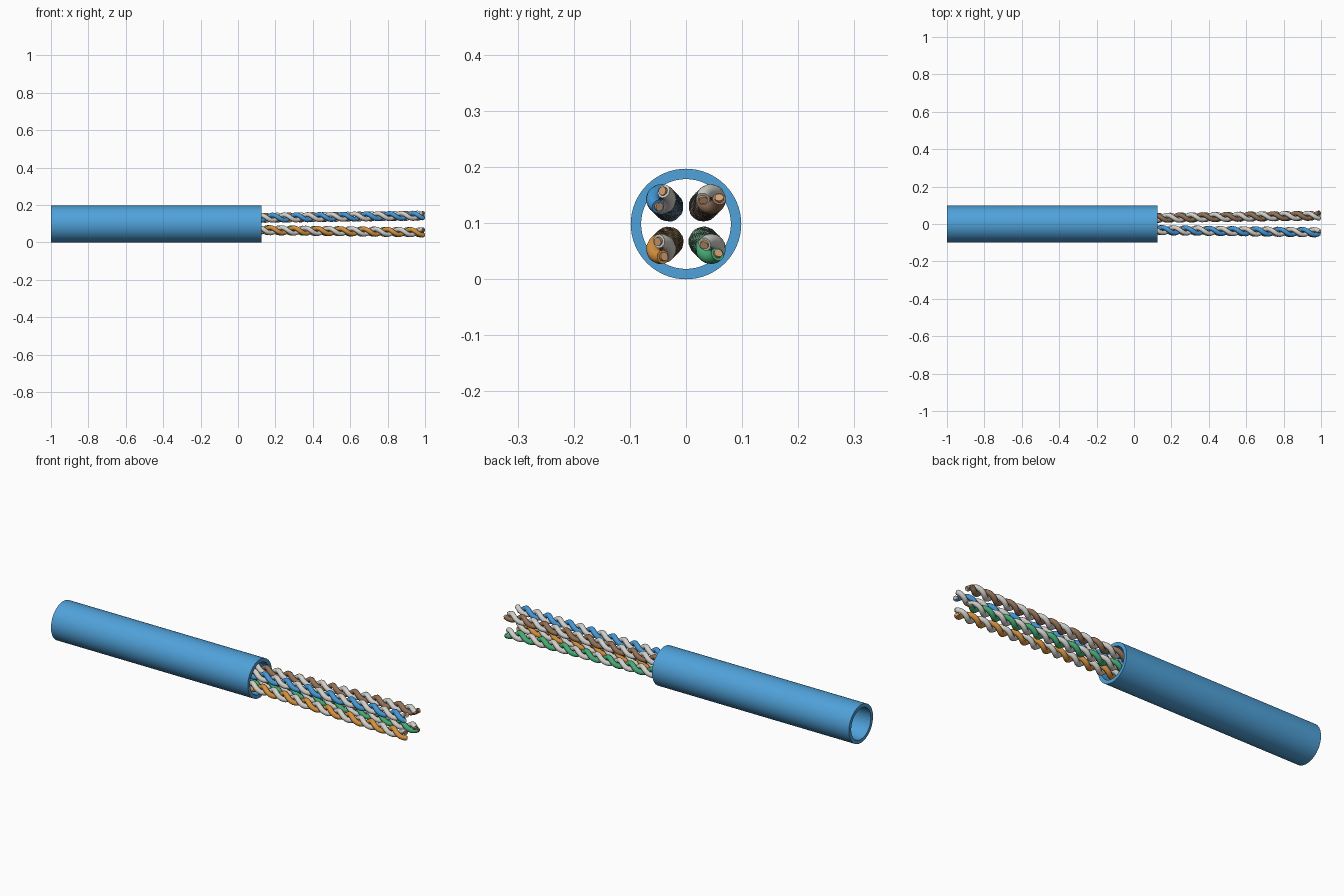
import bpy, bmesh
from math import sin, cos, pi, radians
from mathutils import Matrix, Vector

cube = bpy.data.objects.get("Cube")
if cube:
    bpy.data.objects.remove(cube, do_unlink=True)

AXIS_Z = 0.0985        # height of the cable axis
PITCH = 0.125          # length of one full twist
TWIST_RADIUS = 0.0145  # strand centre to pair centre
WIRE_START, WIRE_END = 0.0, 0.991


def material(name, r, g, b):
    mat = bpy.data.materials.new(name)
    mat.use_nodes = True
    mat.diffuse_color = (r, g, b, 1)
    mat.node_tree.nodes["Principled BSDF"].inputs["Base Color"].default_value = (r, g, b, 1)
    return mat


jacket_blue = material("jacket blue", 0.08, 0.36, 0.70)
wire_blue = material("wire blue", 0.06, 0.32, 0.70)
wire_orange = material("wire orange", 0.68, 0.29, 0.05)
wire_green = material("wire green", 0.06, 0.42, 0.18)
wire_brown = material("wire brown", 0.30, 0.17, 0.10)
wire_white = material("wire white", 0.66, 0.64, 0.60)
copper = material("copper", 0.65, 0.36, 0.18)


def finish(obj, mat):
    obj.data.materials.clear()
    obj.data.materials.append(mat)
    bpy.ops.object.select_all(action='DESELECT')
    obj.select_set(True)
    bpy.context.view_layer.objects.active = obj
    bpy.ops.object.shade_smooth_by_angle(angle=radians(40))


def tube(name, path, radius, mat):
    """Round rod swept along a path, with closed ends."""
    curve = bpy.data.curves.new(name, 'CURVE')
    curve.dimensions = '3D'
    curve.bevel_depth = radius
    curve.bevel_resolution = 3
    curve.use_fill_caps = True
    spline = curve.splines.new('POLY')
    spline.points.add(len(path) - 1)
    for point, co in zip(spline.points, path):
        point.co = (*co, 1)
    obj = bpy.data.objects.new(name, curve)
    bpy.context.collection.objects.link(obj)
    bpy.ops.object.select_all(action='DESELECT')
    obj.select_set(True)
    bpy.context.view_layer.objects.active = obj
    bpy.ops.object.convert(target='MESH')
    finish(bpy.context.view_layer.objects.active, mat)


def helix(side_y, side_z, end_angle, x0, x1, steps):
    """Twisted strand path; the pair leans outward towards its free end."""
    path = []
    for i in range(steps + 1):
        x = x0 + (x1 - x0) * i / steps
        offset = 0.031 + 0.0138 * x
        a = end_angle + 2 * pi * (x - WIRE_END) / PITCH
        path.append((x,
                     side_y * offset + TWIST_RADIUS * cos(a),
                     AXIS_Z + side_z * offset + TWIST_RADIUS * sin(a)))
    return path


# Hollow outer jacket: wall profile spun around the cable axis
bm = bmesh.new()
wall = [(-1, 0.0985), (0.125, 0.0985), (0.125, 0.08), (-1, 0.08)]
verts = [bm.verts.new((x, 0, r)) for x, r in wall]
edges = [bm.edges.new((verts[i], verts[(i + 1) % 4])) for i in range(4)]
bmesh.ops.spin(bm, geom=verts + edges, cent=(0, 0, 0), axis=(1, 0, 0),
               angle=2 * pi, steps=64, use_merge=True)
bmesh.ops.remove_doubles(bm, verts=bm.verts, dist=1e-5)
bmesh.ops.recalc_face_normals(bm, faces=bm.faces)
bmesh.ops.translate(bm, verts=bm.verts, vec=(0, 0, AXIS_Z))
mesh = bpy.data.meshes.new("jacket")
bm.to_mesh(mesh)
bm.free()
jacket = bpy.data.objects.new("jacket", mesh)
bpy.context.collection.objects.link(jacket)
finish(jacket, jacket_blue)

# Four twisted pairs, each a coloured and a white strand with a copper core
pairs = [("blue", wire_blue, -1, 1, 250),
         ("brown", wire_brown, 1, 1, 0),
         ("green", wire_green, 1, -1, 322),
         ("orange", wire_orange, -1, -1, 284)]
for name, colour, sy, sz, degrees in pairs:
    for label, mat, turn in (("strand", colour, 0), ("white_strand", wire_white, pi)):
        angle = radians(degrees) + turn
        tube(f"{name}_pair_{label}",
             helix(sy, sz, angle, WIRE_START, WIRE_END, 120), 0.0127, mat)
        tube(f"{name}_pair_{label}_core",
             helix(sy, sz, angle, WIRE_END - 0.02, WIRE_END + 0.004, 4), 0.008, copper)
